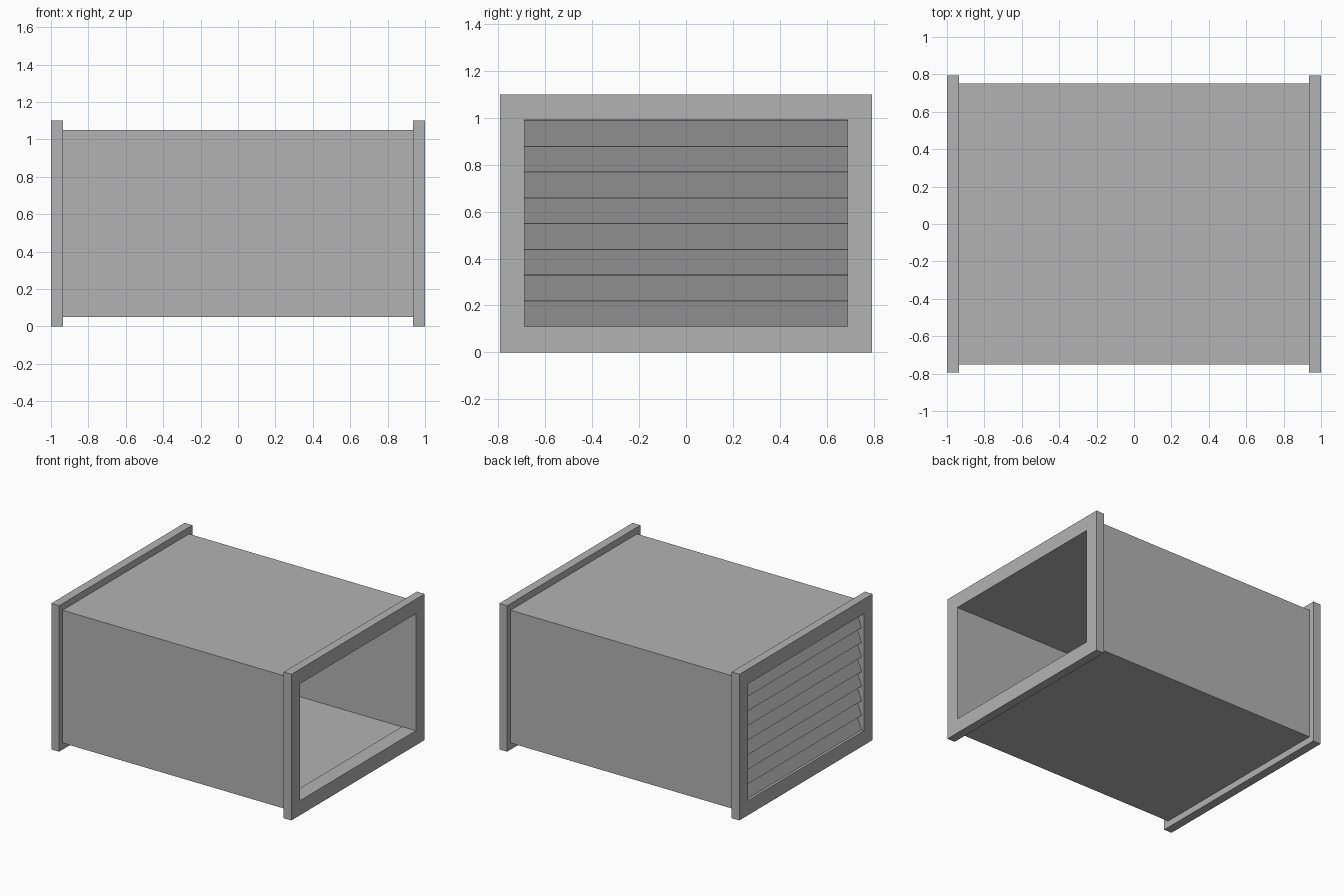
import bpy, bmesh, math
from mathutils import Matrix

cube = bpy.data.objects.get("Cube")
if cube:
    bpy.data.objects.remove(cube, do_unlink=True)

MID_Z = 0.55

metal = bpy.data.materials.new("grey_metal")
metal.use_nodes = True
GREY = (0.45, 0.45, 0.45, 1)
metal.diffuse_color = GREY
metal.node_tree.nodes["Principled BSDF"].inputs["Base Color"].default_value = GREY


def finish(name, bm):
    bmesh.ops.recalc_face_normals(bm, faces=bm.faces)
    mesh = bpy.data.meshes.new(name)
    bm.to_mesh(mesh)
    bm.free()
    mesh.materials.append(metal)
    obj = bpy.data.objects.new(name, mesh)
    bpy.context.collection.objects.link(obj)
    return obj


def tube(name, x0, x1, outer, inner):
    """Rectangular tube along x; outer and inner are (half width, half height)."""
    bm = bmesh.new()
    corners = [(-1, -1), (1, -1), (1, 1), (-1, 1)]

    def ring(x, size):
        return [bm.verts.new((x, size[0] * y, MID_Z + size[1] * z)) for y, z in corners]

    rings = [ring(x0, outer), ring(x1, outer), ring(x1, inner), ring(x0, inner)]
    for a, b in zip(rings, rings[1:] + rings[:1]):
        for i in range(4):
            j = (i + 1) % 4
            bm.faces.new((a[i], a[j], b[j], b[i]))
    return finish(name, bm)


# Duct body and the two end flanges with their inner collars
OPENING = (0.688, 0.44)
tube("duct_body", -0.935, 0.935, (0.752, 0.5), (0.693, 0.445))
for side, name in ((1, "left"), (-1, "right")):
    tube(name + "_flange", side * 0.935, side, (0.793, 0.55), OPENING)
    tube(name + "_collar", side * 0.885, side * 0.935, (0.7, 0.452), OPENING)

# Sloping louvre blades closing one end, lower edge outward
BLADES = 8
pitch = 2 * OPENING[1] / BLADES
depth = 0.045
for n in range(BLADES):
    bm = bmesh.new()
    bmesh.ops.create_cube(bm, size=1)
    bmesh.ops.scale(bm, vec=(0.006, 2 * OPENING[0], math.hypot(pitch, depth)), verts=bm.verts)
    bmesh.ops.rotate(bm, matrix=Matrix.Rotation(math.atan2(depth, pitch), 3, "Y"), verts=bm.verts)
    blade = finish(f"louvre_blade_{n + 1}", bm)
    blade.location = (-0.957, 0, MID_Z - OPENING[1] + pitch * (n + 0.5))
